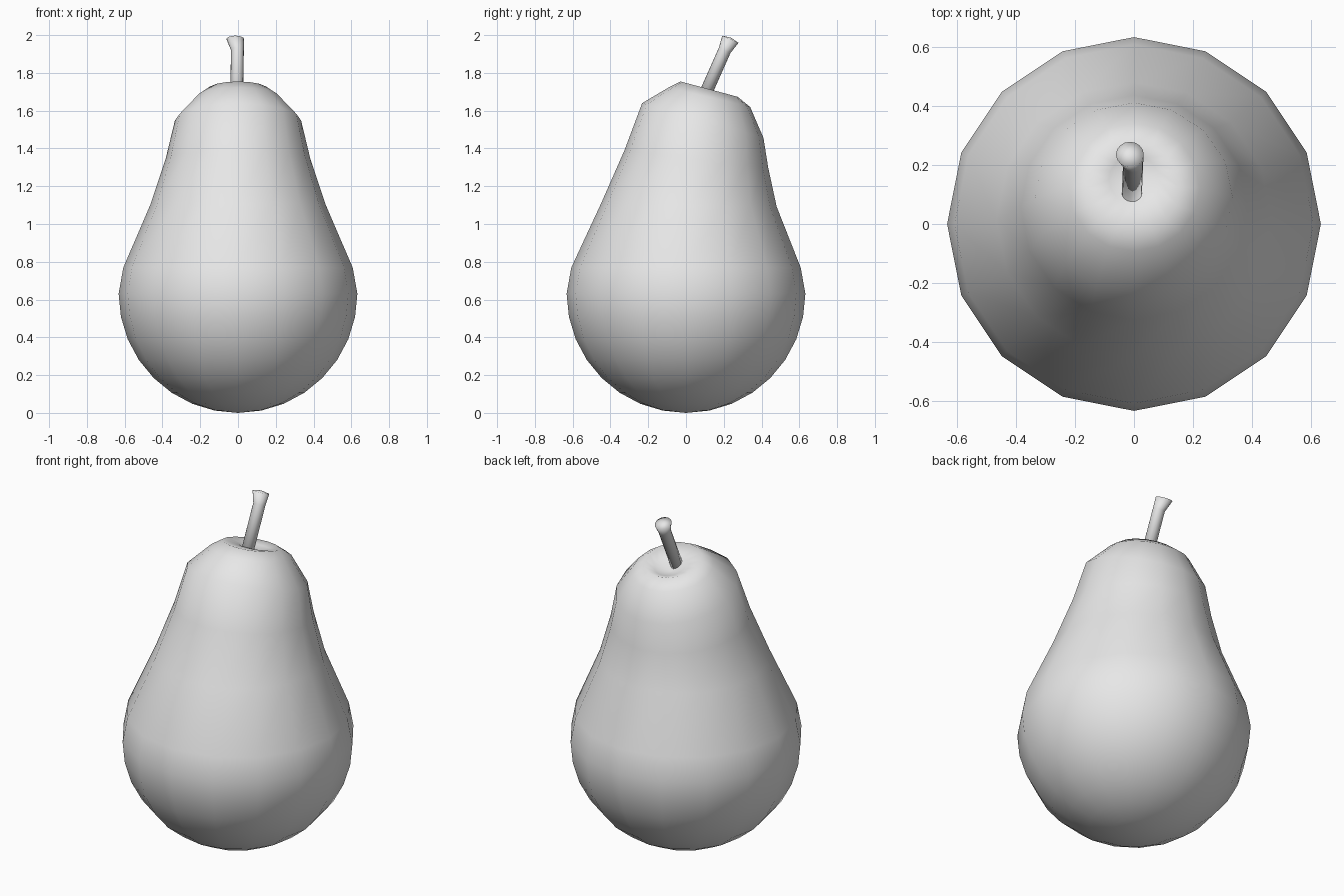
import bpy
import bmesh
from math import sin, cos, pi, radians
from mathutils import Matrix, Vector

if "Cube" in bpy.data.objects:
    bpy.data.objects.remove(bpy.data.objects["Cube"])

grey = bpy.data.materials.new("light_grey")
grey.use_nodes = True
colour = (0.8, 0.8, 0.8, 1)
grey.diffuse_color = colour
grey.node_tree.nodes["Principled BSDF"].inputs["Base Color"].default_value = colour


def skin(name, rings, start, end, sides):
    """Skin tilted rings (x, y, z, radius, tilt in degrees) between two end points."""
    bm = bmesh.new()
    loops = []
    for x, y, z, radius, tilt in rings:
        turn = Matrix.Rotation(radians(-tilt), 3, "X")
        loops.append([
            bm.verts.new(Vector((x, y, z)) + turn @ Vector((radius * cos(a), radius * sin(a), 0)))
            for a in (2 * pi * i / sides for i in range(sides))])
    first, last = bm.verts.new(start), bm.verts.new(end)
    for i in range(sides):
        j = (i + 1) % sides
        bm.faces.new((first, loops[0][j], loops[0][i]))
        for low, high in zip(loops, loops[1:]):
            bm.faces.new((low[i], low[j], high[j], high[i]))
        bm.faces.new((loops[-1][i], loops[-1][j], last))
    bmesh.ops.recalc_face_normals(bm, faces=bm.faces)
    mesh = bpy.data.meshes.new(name)
    bm.to_mesh(mesh)
    bm.free()
    mesh.materials.append(grey)
    mesh.shade_smooth()
    obj = bpy.data.objects.new(name, mesh)
    bpy.context.collection.objects.link(obj)
    return obj


# Fruit: round base, then a neck leaning back, with a dimple at the top
R = 0.632
base = [(0, 0, R - R * cos(k * pi / 16), R * sin(k * pi / 16), 0) for k in range(1, 9)]
neck = [
    (0, 0, 0.77, 0.607, 0),
    (0, 0.015, 1.1, 0.465, 1),
    (0, 0.055, 1.345, 0.383, 7),
    (0, 0.089, 1.548, 0.334, 16),
    (0, 0.124, 1.671, 0.222, 13.5),
    (0, 0.122, 1.714, 0.157, 15),
    (0, 0.15, 1.69, 0.085, 18),
]
skin("fruit_body", base + neck, (0, 0, 0), (0, 0.14, 1.655), 16)

# Stem: thin slanted stalk flaring into a tilted tip
stalk = [
    (-0.008, 0.085, 1.65, 0.034, 25),
    (-0.003, 0.205, 1.92, 0.034, 25),
    (-0.014, 0.235, 1.978, 0.047, 24),
]
skin("stem", stalk, (-0.008, 0.085, 1.65), (-0.014, 0.239, 1.986), 16)
